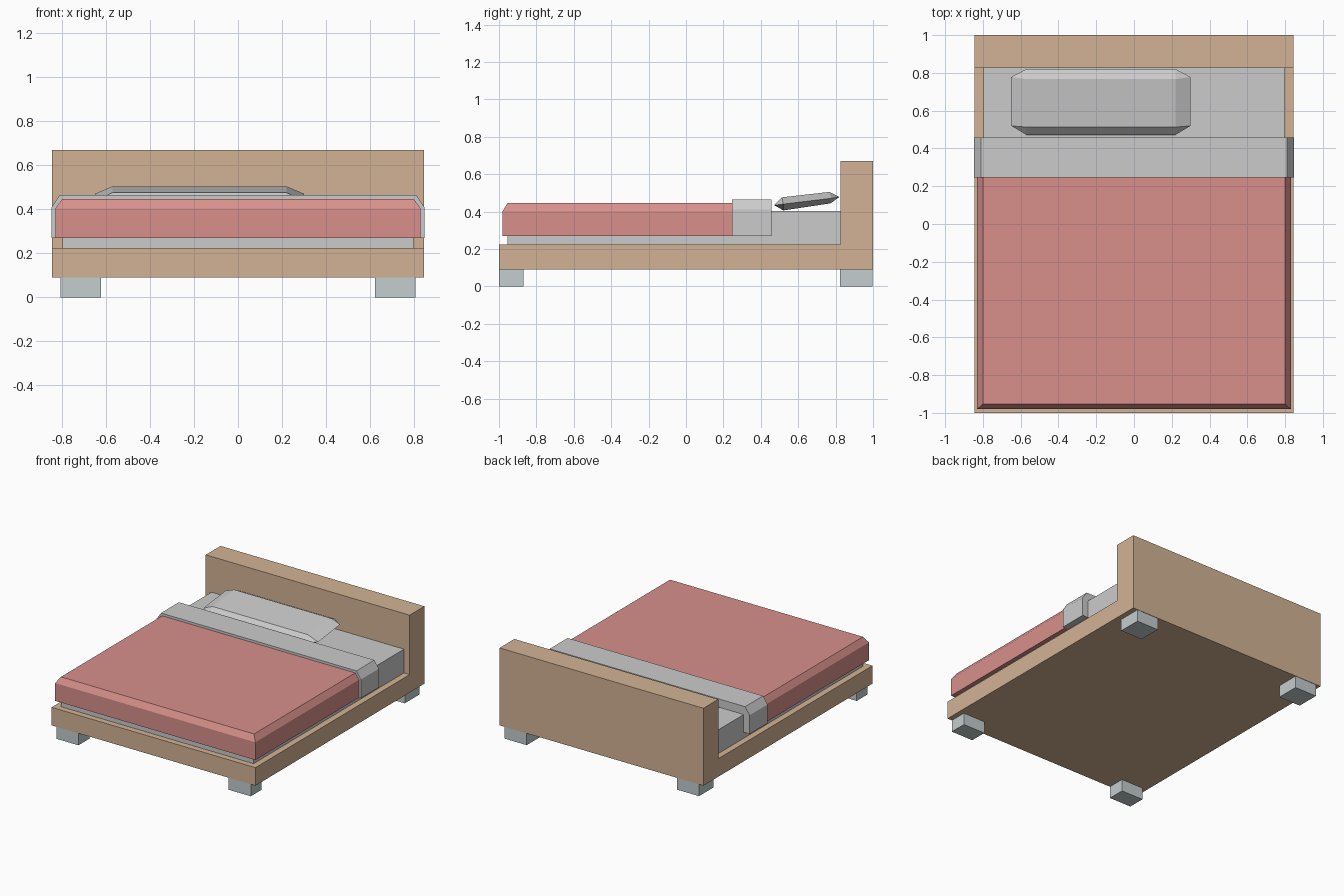
import bpy, bmesh

if "Cube" in bpy.data.objects:
    bpy.data.objects.remove(bpy.data.objects["Cube"])


def material(name, rgb):
    m = bpy.data.materials.new(name)
    m.diffuse_color = (*rgb, 1)
    m.use_nodes = True
    m.node_tree.nodes["Principled BSDF"].inputs["Base Color"].default_value = m.diffuse_color
    return m


def finish(name, bm, mat=None):
    bmesh.ops.recalc_face_normals(bm, faces=bm.faces)
    me = bpy.data.meshes.new(name)
    bm.to_mesh(me)
    bm.free()
    ob = bpy.data.objects.new(name, me)
    bpy.context.collection.objects.link(ob)
    if mat:
        me.materials.append(mat)
    return ob


def box(name, x, y, z, mat=None):
    bm = bmesh.new()
    bmesh.ops.create_cube(bm, size=1)
    for v in bm.verts:
        v.co = [(a + b) / 2 + c * (b - a) for (a, b), c in zip((x, y, z), v.co)]
    return finish(name, bm, mat)


def extrude(name, points, offset, mat=None):
    bm = bmesh.new()
    f = bm.faces.new([bm.verts.new(p) for p in points])
    g = bmesh.ops.extrude_face_region(bm, geom=[f], use_keep_orig=True)
    bmesh.ops.translate(bm, vec=offset,
                        verts=[v for v in g["geom"] if isinstance(v, bmesh.types.BMVert)])
    return finish(name, bm, mat)


wood = material("wood", (0.65, 0.45, 0.30))
pink = material("pink", (0.69, 0.28, 0.26))
metal = material("metal", (0.55, 0.61, 0.62))

# Bed frame and headboard as one L-shaped profile
side = [(-1, .09), (1, .09), (1, .67), (.825, .67), (.825, .225), (-1, .225)]
extrude("bed_frame", [(-.845, y, z) for y, z in side], (1.69, 0, 0), wood)

# Legs
for label, s in (("left", -1), ("right", 1)):
    x = sorted((s * .622, s * .806))
    box(f"front_leg_{label}", x, (-1, -.87), (0, .09), metal)
    box(f"back_leg_{label}", x, (.823, .997), (0, .09), metal)

# Mattress
box("mattress", (-.798, .798), (-.955, .825), (.225, .403))

# Blanket, sloped along its sides and foot
bm = bmesh.new()
rings = []
for half, foot, z in ((.83, -.98, .27), (.83, -.98, .403), (.8, -.953, .447)):
    rings.append([bm.verts.new(p) for p in ((-half, foot, z), (half, foot, z),
                                            (half, .245, z), (-half, .245, z))])
for a, b in zip(rings, rings[1:]):
    for i in range(4):
        j = (i + 1) % 4
        bm.faces.new((a[i], a[j], b[j], b[i]))
bm.faces.new(rings[0])
bm.faces.new(rings[-1])
finish("blanket", bm, pink)

# Folded sheet across the blanket
half_fold = [(.847, .27), (.847, .41), (.81, .465)]
fold = half_fold + [(-x, z) for x, z in reversed(half_fold)]
extrude("folded_sheet", [(x, .245, z) for x, z in fold], (0, .212, 0))

# Pillow: tilted hexagonal section whose ends pinch to a flat edge
section = [(.472, .434), (.513, .476), (.767, .505), (.82, .478), (.773, .444), (.52, .406)]
bm = bmesh.new()
sides = [[bm.verts.new((x, y, z)) for y, z in section] for x in (-.57, .22)]
for i in range(6):
    j = (i + 1) % 6
    bm.faces.new((sides[0][i], sides[0][j], sides[1][j], sides[1][i]))
for ring, x in zip(sides, (-.65, .30)):
    front, back = bm.verts.new((x, .52, .44)), bm.verts.new((x, .778, .471))
    tf, tfront, tback, tb, bback, bfront = ring
    bm.faces.new((tfront, tback, back, front))
    bm.faces.new((bfront, bback, back, front))
    bm.faces.new((tf, tfront, front))
    bm.faces.new((tf, bfront, front))
    bm.faces.new((tb, tback, back))
    bm.faces.new((tb, bback, back))
finish("pillow", bm)
